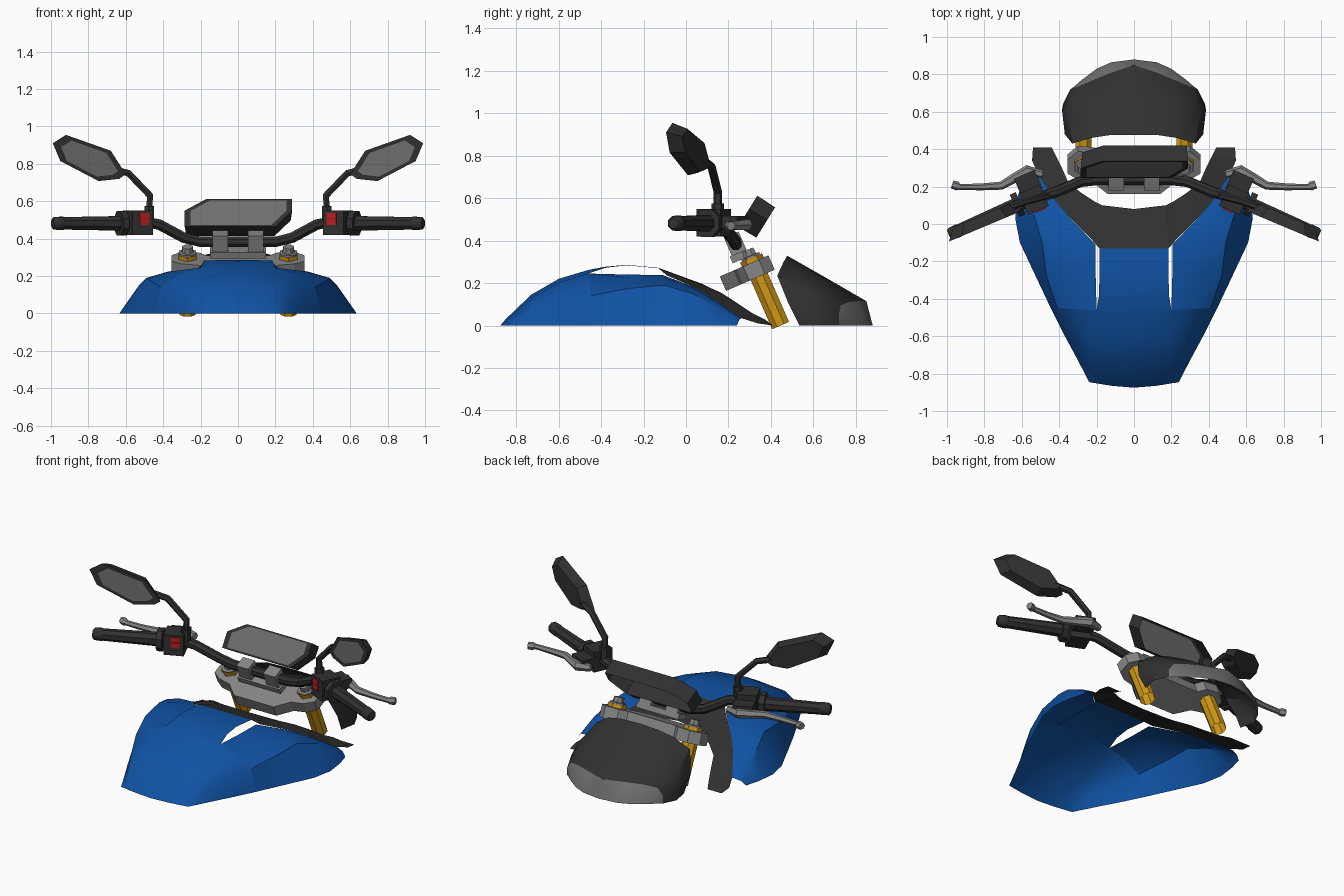
import bpy, bmesh, math
from mathutils import Vector, Matrix

if "Cube" in bpy.data.objects:
    bpy.data.objects.remove(bpy.data.objects["Cube"])


def mat(name, *rgb):
    m = bpy.data.materials.new(name)
    m.diffuse_color = (*rgb, 1)
    m.use_nodes = True
    m.node_tree.nodes["Principled BSDF"].inputs["Base Color"].default_value = m.diffuse_color
    return m


BLUE = mat("tank blue", .005, .085, .37)
DARK = mat("dark plastic", .03, .03, .03)
SILVER = mat("silver metal", .24, .24, .24)
GLASS = mat("grey glass", .16, .16, .16)
GOLD = mat("fork gold", .62, .31, .008)
RED = mat("switch red", .5, .012, .012)


def build(name, verts, faces, mats, mirror=False, ids=None, smooth=None):
    me = bpy.data.meshes.new(name)
    me.from_pydata([tuple(v) for v in verts], [], faces)
    mats = mats if isinstance(mats, list) else [mats]
    for m in mats:
        me.materials.append(m)
    if ids:
        for p, i in zip(me.polygons, ids):
            p.material_index = i
    bm = bmesh.new()
    bm.from_mesh(me)
    bmesh.ops.recalc_face_normals(bm, faces=bm.faces)
    bm.to_mesh(me)
    bm.free()
    if smooth:
        me.shade_smooth()
        me.set_sharp_from_angle(angle=math.radians(smooth))
    ob = bpy.data.objects.new(name, me)
    bpy.context.collection.objects.link(ob)
    if mirror:
        md = ob.modifiers.new("mirror", 'MIRROR')
        md.merge_threshold = .001
    return ob


def loft(name, rows, m, smooth=None, mirror=True, lens_row=None):
    """Skin a grid of equal-length point rows."""
    n = len(rows[0])
    verts = [p for r in rows for p in r]
    faces, ids = [], []
    for i in range(len(rows) - 1):
        for j in range(n - 1):
            a = i * n + j
            faces.append((a, a + 1, a + n + 1, a + n))
            ids.append(1 if i == lens_row else 0)
    return build(name, verts, faces, m, mirror, ids, smooth)


def tube(name, path, radii, m, sides=8, mirror=True, caps=(True, True)):
    path = [Vector(p) for p in path]
    if not isinstance(radii, (list, tuple)):
        radii = [radii] * len(path)
    verts, faces = [], []
    for i, p in enumerate(path):
        t = (path[min(i + 1, len(path) - 1)] - path[max(i - 1, 0)]).normalized()
        u = t.cross(Vector((0, 1, 0)) if abs(t.y) < .8 else Vector((1, 0, 0))).normalized()
        w = t.cross(u)
        for k in range(sides):
            a = 2 * math.pi * (k + .5) / sides
            verts.append(p + radii[i] * (math.cos(a) * u + math.sin(a) * w))
    for i in range(len(path) - 1):
        for k in range(sides):
            k2 = (k + 1) % sides
            faces.append((i * sides + k, i * sides + k2, (i + 1) * sides + k2, (i + 1) * sides + k))
    if caps[0]:
        faces.append(tuple(range(sides)))
    if caps[1]:
        faces.append(tuple(range(len(verts) - sides, len(verts))))
    return build(name, verts, faces, m, mirror, smooth=40)


def box(name, c, size, m, rot=0, tilt=0, mirror=True):
    R = Matrix.Rotation(rot, 3, 'Z') @ Matrix.Rotation(tilt, 3, 'X')
    v = [Vector(c) + R @ Vector((x * size[0] / 2, y * size[1] / 2, z * size[2] / 2))
         for x in (-1, 1) for y in (-1, 1) for z in (-1, 1)]
    f = [(0, 1, 3, 2), (4, 6, 7, 5), (0, 4, 5, 1), (2, 3, 7, 6), (0, 2, 6, 4), (1, 5, 7, 3)]
    return build(name, v, f, m, mirror)


def pod(name, pts, off, inset, back, cap, mirror):
    """Housing with an inset glass pane on the face side."""
    pts = [Vector(p) for p in pts]
    n = len(pts)
    c = sum(pts, Vector()) / n
    off = Vector(off)
    verts = [c + (p - c) * inset for p in pts] + pts + [c + off + (p - c) * back for p in pts]
    faces, ids = [tuple(range(n))], [1]
    for r in (0, n):
        for k in range(n):
            faces.append((r + k, r + (k + 1) % n, r + n + (k + 1) % n, r + n + k))
            ids.append(0)
    if cap:
        faces.append(tuple(range(2 * n, 3 * n)))
        ids.append(0)
    return build(name, verts, faces, [DARK, GLASS], mirror, ids)


# Fuel tank: open shell, nose to rear, each row from slit edge down to the rim
loft("tank_side", [
    [(.20, -.46, .245), (.32, -.455, .205), (.41, -.45, .14), (.445, -.45, 0)],
    [(.205, -.27, .24), (.36, -.27, .225), (.47, -.27, .175), (.53, -.27, 0)],
    [(.205, -.11, .238), (.37, -.10, .225), (.49, -.10, .19), (.61, -.10, 0)],
    [(.34, .03, .185), (.44, .03, .18), (.53, .03, .15), (.635, .03, 0)],
    [(.42, .12, .13), (.49, .13, .12), (.56, .14, .09), (.62, .15, 0)],
    [(.51, .26, .035), (.53, .26, .035), (.57, .25, .025), (.595, .24, 0)],
], BLUE, 35)
loft("tank_nose", [
    [(0, -.875, 0), (.12, -.865, 0), (.20, -.852, 0), (.22, -.849, 0), (.24, -.845, 0)],
    [(0, -.85, .03), (.12, -.84, .03), (.20, -.825, .03), (.23, -.82, .02), (.255, -.815, 0)],
    [(0, -.73, .145), (.20, -.72, .135), (.25, -.715, .11), (.28, -.71, .07), (.31, -.71, 0)],
    [(0, -.60, .22), (.20, -.59, .205), (.28, -.58, .17), (.345, -.58, .11), (.38, -.58, 0)],
    [(0, -.46, .262), (.20, -.46, .245), (.32, -.455, .205), (.41, -.45, .14), (.445, -.45, 0)],
], BLUE, 35)
# Raised centre strip, with open slits beside it
loft("tank_centre_strip", [
    [(0, -.46, .262), (.20, -.46, .245)], [(0, -.38, .277), (.187, -.38, .272)],
    [(0, -.28, .286), (.185, -.28, .284)], [(0, -.13, .272), (.185, -.13, .27)]], BLUE, 35)
# Dark yoke panel with wings reaching forward and down
loft("yoke_panel", [
    [(0, -.13, .272), (0, .08, .195)], [(.185, -.13, .27), (.17, .10, .185)],
    [(.22, -.09, .236), (.21, .12, .175)], [(.34, .03, .185), (.28, .165, .155)],
    [(.42, .12, .13), (.35, .22, .12)], [(.51, .26, .035), (.39, .31, .06)],
    [(.545, .34, .01), (.42, .37, .03)], [(.54, .41, 0), (.44, .41, 0)]], DARK)

# Headlight cowl with the lens as its front band
loft("headlight_cowl", [
    [(0, .475, .33), (.13, .475, .325), (.23, .46, .30), (.33, .43, .235), (.37, .48, .11), (.36, .535, 0)],
    [(0, .66, .225), (.13, .655, .22), (.25, .63, .20), (.35, .59, .16), (.385, .61, .08), (.38, .64, 0)],
    [(0, .85, .115), (.12, .81, .115), (.23, .765, .11), (.31, .73, .095), (.34, .72, .05), (.34, .72, 0)],
    [(0, .88, 0), (.12, .865, 0), (.20, .83, 0), (.28, .77, 0), (.32, .735, 0), (.335, .72, 0)],
], [DARK, GLASS], 35, lens_row=2)

# Raked fork legs, collars and cap bolts
N = Vector((0, -.4, .917))
V = Vector((0, .917, .4))
P = Vector((.27, .33, .265))
tube("fork_leg", [P - N * .289, P], .047, GOLD, caps=(False, True))
tube("fork_collar", [P + N * .03, P + N * .058], .056, GOLD, 6)
tube("fork_cap_bolt", [P + N * .058, P + N * .068, P + N * .07, P + N * .1], [.05, .05, .034, .03], SILVER)

# Top clamp plate
half = [(.17, .03), (.21, .07), (.30, .08), (.355, .03), (.355, -.05), (.30, -.085), (.22, -.10), (.14, -.17)]
outline = half + [(-x, v) for x, v in reversed(half)]
Q = Vector((0, P.y, P.z))
k = len(outline)
build("top_clamp", [Q + Vector((x, 0, 0)) + V * v + N * h for h in (-.037, .037) for x, v in outline],
      [tuple(range(k)), tuple(range(k, 2 * k))] + [(i, (i + 1) % k, k + (i + 1) % k, k + i) for i in range(k)],
      SILVER)
bpy.data.objects["top_clamp"].modifiers.clear()
tilt = math.radians(23.5)
box("riser_base", (0, .25, .325), (.3, .08, .035), SILVER, tilt=tilt, mirror=False)
box("bar_riser", (.095, .232, .385), (.085, .075, .095), SILVER, tilt=tilt)

# Handlebar, grips and end weights
tube("handlebar", [(0, .235, .383), (.2, .235, .383), (.29, .225, .405), (.42, .17, .475), (.47, .155, .485),
                   (.66, .08, .485)], .03, DARK, caps=(False, True))
G = Vector((.915, -.402, 0))
S = Vector((.62, .105, .482))
tube("grip", [S, S + G * .015, S + G * .02, S + G * .345], [.048, .048, .042, .036], DARK)
tube("grip_end", [S + G * .345, S + G * .35, S + G * .395, S + G * .405], [.036, .039, .036, .026], DARK)

# Switch housings, buttons, lever perches and levers
yaw = math.radians(-23.7)
box("switch_housing", (.535, .13, .485), (.12, .125, .13), DARK, yaw)
tube("switch_flange", [S - G * .015, S + G * .02], .07, DARK)
R = Matrix.Rotation(yaw, 3, 'Z')
for name, dz, h in (("upper_button", .038, .03), ("lower_button", .003, .032)):
    box(name, Vector((.535, .13, .485)) + R @ Vector((-.01, -.065, dz)), (.055, .008, h), RED, yaw)
box("lever_perch", (.565, .215, .487), (.12, .11, .06), DARK, yaw)
tube("lever", [(.49, .265, .475), (.57, .285, .475), (.64, .245, .473), (.71, .205, .472), (.82, .198, .47),
               (.93, .198, .47), (.945, .203, .47), (.972, .212, .47)],
     [.022, .03, .026, .022, .018, .016, .024, .022], SILVER, 6)

# Mirrors on cranked stems, with panes facing the rider
tube("mirror_base", [(.475, .15, .50), (.475, .15, .575)], .03, DARK, 6)
tube("mirror_stem", [(.475, .15, .56), (.47, .15, .63), (.585, .12, .75), (.68, .085, .775)], .02, DARK, 6)
pod("mirror", [(x, .07 - .42 * (x - .6), z) for x, z in
               [(.92, .955), (.99, .91), (.95, .815), (.745, .708), (.635, .72), (.60, .745), (.68, .87)]],
    (.015, .06, 0), .78, .8, True, True)

# Instrument display: slanted open-backed box, cut corners top left and bottom right
pod("display", [(x, .245 + .62 * (z - .465), z) for x, z in
                [(-.17, .612), (.29, .612), (.29, .55), (.2, .465), (-.285, .465), (-.285, .55)]],
    (0, .085, -.053), .89, .97, False, False)
